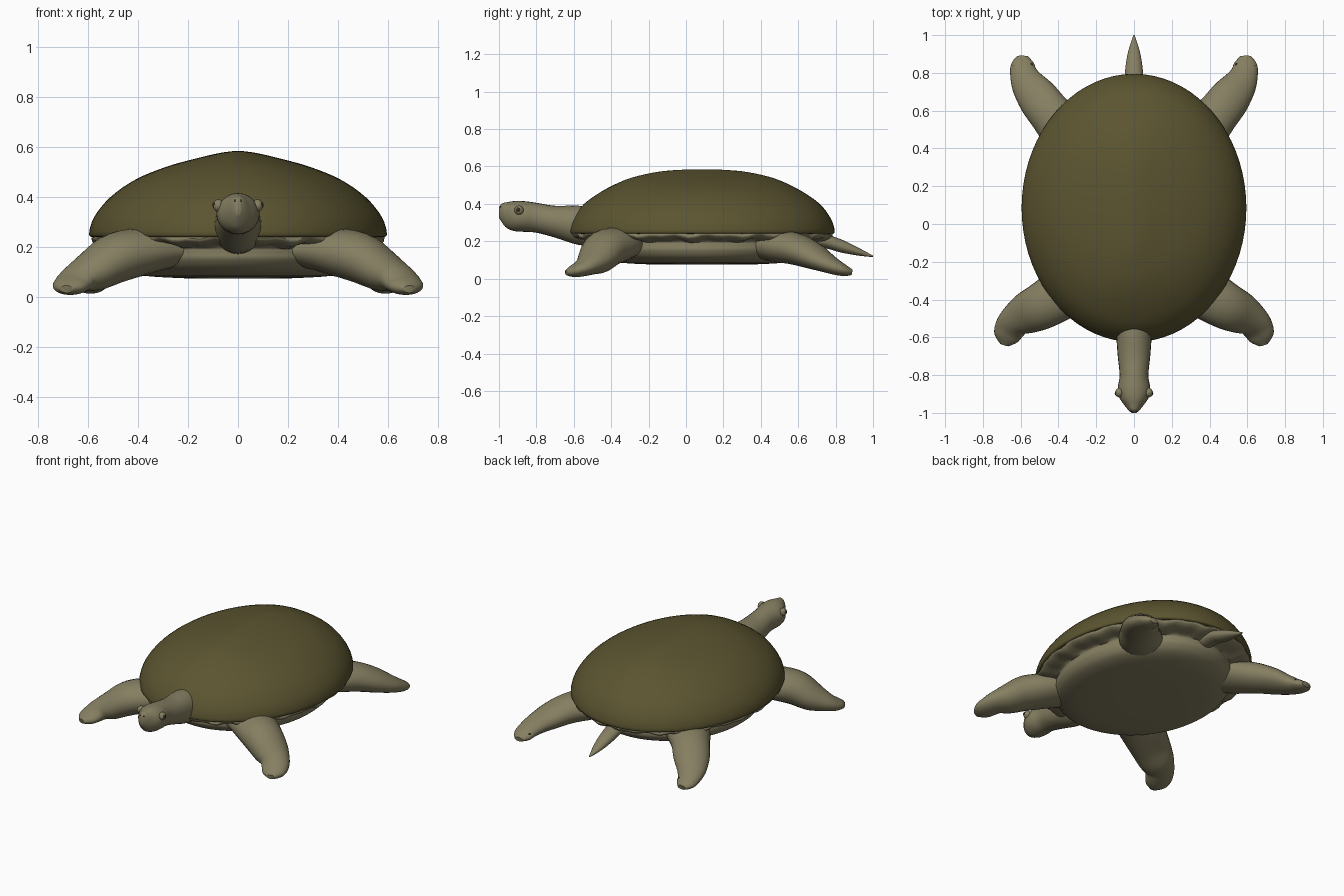
import bpy, bmesh, math
from mathutils import Vector, Matrix

if "Cube" in bpy.data.objects:
    bpy.data.objects.remove(bpy.data.objects["Cube"])

X, Y, Z = Vector((1, 0, 0)), Vector((0, 1, 0)), Vector((0, 0, 1))


def material(name, rgb):
    m = bpy.data.materials.new(name)
    m.use_nodes = True
    m.diffuse_color = (*rgb, 1)
    m.node_tree.nodes["Principled BSDF"].inputs["Base Color"].default_value = (*rgb, 1)
    return m


shell_green = material("shell olive", (0.105, 0.09, 0.03))
skin = material("skin khaki", (0.235, 0.21, 0.12))
dark = material("dark brown", (0.03, 0.027, 0.016))


def finish(name, bm, mat, mirrored):
    bmesh.ops.recalc_face_normals(bm, faces=bm.faces)
    mesh = bpy.data.meshes.new(name)
    bm.to_mesh(mesh)
    bm.free()
    mesh.materials.append(mat)
    ob = bpy.data.objects.new(name, mesh)
    bpy.context.collection.objects.link(ob)
    bpy.ops.object.select_all(action="DESELECT")
    ob.select_set(True)
    bpy.context.view_layer.objects.active = ob
    bpy.ops.object.shade_smooth_by_angle(angle=math.radians(50))
    if mirrored:
        mod = ob.modifiers.new("mirror", "MIRROR")
        mod.use_mirror_merge = False
    return ob


def smooth_rows(rows, steps):
    """Catmull-Rom interpolation of (x, y, z, half width, half height) rows."""
    pts = [Vector(r) for r in rows]
    out = []
    for i in range(len(pts) - 1):
        a, b, c = pts[max(i - 1, 0)], pts[i], pts[i + 1]
        d = pts[min(i + 2, len(pts) - 1)]
        for k in range(steps):
            t = k / steps
            out.append(b + (c - a) * (t / 2) + (a * 2 - b * 5 + c * 4 - d) * (t * t / 2)
                       + (b * 3 - a - c * 3 + d) * (t ** 3 / 2))
    return out + [pts[-1]]


def loft(name, rows, mat, frame=None, segs=24, steps=4, mirrored=False, ripple=0):
    """Skin elliptical sections along a path; frame fixes their two axes."""
    bm = bmesh.new()
    rows = smooth_rows(rows, steps)
    rings = []
    for i, r in enumerate(rows):
        if frame:
            side, up = frame
        else:
            along = Vector(rows[min(i + 1, len(rows) - 1)][:3]) - Vector(rows[max(i - 1, 0)][:3])
            side = along.cross(Z).normalized()
            up = side.cross(along).normalized()
        ring = []
        for k in range(segs):
            a = math.tau * k / segs
            p = Vector(r[:3]) + side * (r[3] * math.cos(a)) + up * (r[4] * math.sin(a))
            if r[2] > 0.2:
                p.z += ripple * (math.sin(17 * a) + math.sin(29 * a + 1))
            ring.append(bm.verts.new(p))
        rings.append(ring)
    for lo, hi in zip(rings, rings[1:]):
        for k in range(segs):
            n = (k + 1) % segs
            bm.faces.new((lo[k], lo[n], hi[n], hi[k]))
    bm.faces.new(rings[0])
    bm.faces.new(rings[-1])
    return finish(name, bm, mat, mirrored)


def ball(name, centre, size, mat):
    """Mirrored pair of small ellipsoids."""
    bm = bmesh.new()
    bmesh.ops.create_uvsphere(bm, u_segments=16, v_segments=10, radius=1,
                              matrix=Matrix.Translation(centre) @ Matrix.Diagonal((*size, 1)))
    return finish(name, bm, mat, True)


def stacked(profile):
    """Horizontal oval sections from (z, half width, half length)."""
    return [(0, 0.085, *p) for p in profile]


# Domed shell with a soft lengthwise ridge
loft("shell", stacked([
    (0.24, 0.57, 0.685), (0.25, 0.595, 0.71), (0.32, 0.575, 0.69), (0.40, 0.51, 0.63),
    (0.47, 0.41, 0.53), (0.52, 0.29, 0.43), (0.55, 0.185, 0.34),
    (0.575, 0.08, 0.21), (0.585, 0.01, 0.06)]),
    shell_green, (X, Y), segs=72)

# Rippled rim, groove and flat belly plate
loft("underbody", stacked([
    (0.265, 0.55, 0.66), (0.236, 0.585, 0.70), (0.213, 0.56, 0.67), (0.20, 0.49, 0.59),
    (0.18, 0.485, 0.58), (0.15, 0.485, 0.575), (0.11, 0.455, 0.53),
    (0.085, 0.37, 0.43), (0.075, 0.2, 0.24)]),
    skin, (X, Y), segs=120, ripple=0.005)

# Neck and head
loft("neck_and_head", [
    (0, -0.42, 0.27, 0.10, 0.10), (0, -0.57, 0.285, 0.095, 0.105),
    (0, -0.70, 0.305, 0.086, 0.085), (0, -0.80, 0.326, 0.076, 0.08),
    (0, -0.87, 0.333, 0.086, 0.082), (0, -0.92, 0.335, 0.077, 0.08),
    (0, -0.96, 0.34, 0.05, 0.068), (0, -0.985, 0.352, 0.03, 0.05),
    (0, -1.0, 0.354, 0.012, 0.026)], skin, (X, Z))
ball("eyes", (0.078, -0.893, 0.366), (0.022, 0.025, 0.025), skin)
ball("pupils", (0.095, -0.896, 0.368), (0.007, 0.012, 0.012), dark)
ball("nostrils", (0.012, -0.99, 0.385), (0.005, 0.005, 0.005), dark)

# Tail
loft("tail", [
    (0, 0.55, 0.21, 0.05, 0.04), (0, 0.72, 0.205, 0.052, 0.038),
    (0, 0.82, 0.178, 0.046, 0.036), (0, 0.90, 0.152, 0.034, 0.025),
    (0, 0.96, 0.132, 0.017, 0.013), (0, 1.0, 0.12, 0.003, 0.004)], skin, (X, Z))

# Limbs, each a mirrored pair
loft("front_legs", [
    (0.22, -0.30, 0.19, 0.12, 0.06), (0.36, -0.36, 0.185, 0.135, 0.09),
    (0.48, -0.43, 0.16, 0.125, 0.10), (0.57, -0.475, 0.11, 0.11, 0.085),
    (0.63, -0.515, 0.08, 0.088, 0.062), (0.66, -0.56, 0.055, 0.08, 0.045),
    (0.675, -0.605, 0.04, 0.065, 0.032), (0.685, -0.64, 0.032, 0.025, 0.015)],
    skin, mirrored=True)
loft("back_legs", [
    (0.22, 0.38, 0.17, 0.11, 0.06), (0.35, 0.48, 0.175, 0.13, 0.085),
    (0.44, 0.58, 0.16, 0.115, 0.085), (0.51, 0.67, 0.125, 0.108, 0.072),
    (0.56, 0.74, 0.09, 0.09, 0.055), (0.585, 0.80, 0.062, 0.072, 0.042),
    (0.59, 0.85, 0.043, 0.06, 0.03), (0.59, 0.888, 0.034, 0.03, 0.015)],
    skin, mirrored=True)

# Dark claws on the back feet
for label, x, y in (("inner", 0.542, 0.835), ("outer", 0.637, 0.825)):
    ball("back_claws_" + label, (x, y, 0.066), (0.008, 0.018, 0.006), dark)
